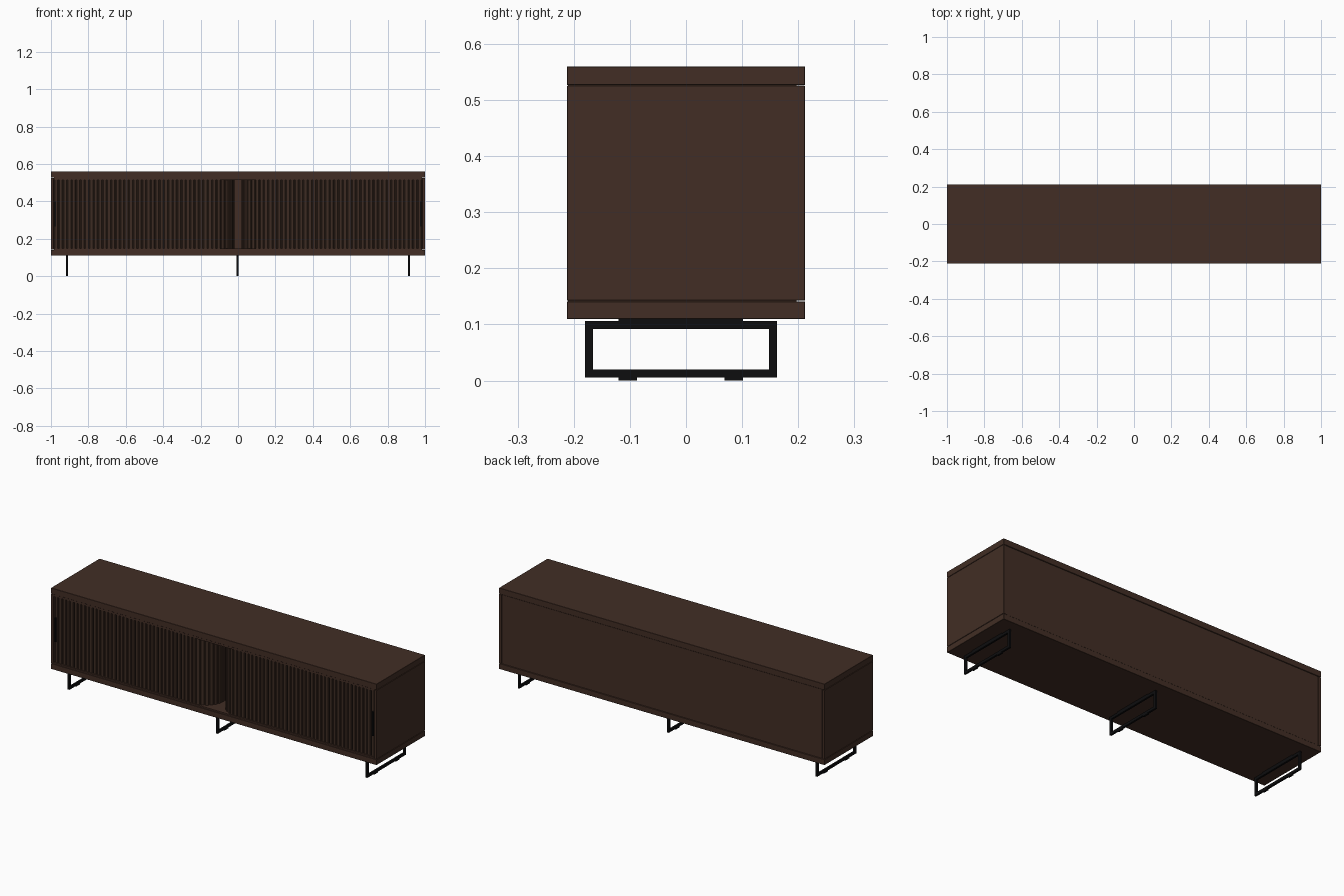
import bpy, bmesh, math
from mathutils import Vector

if "Cube" in bpy.data.objects:
    bpy.data.objects.remove(bpy.data.objects["Cube"])


def material(name, rgb):
    m = bpy.data.materials.new(name)
    m.diffuse_color = (*rgb, 1)
    m.use_nodes = True
    m.node_tree.nodes["Principled BSDF"].inputs["Base Color"].default_value = m.diffuse_color
    return m


WOOD = material("walnut brown", (0.054, 0.027, 0.018))
SLAT = material("dark walnut", (0.047, 0.0245, 0.016))
BLACK = material("black metal", (0.004, 0.004, 0.0045))


def finish(name, bm, mat):
    bmesh.ops.recalc_face_normals(bm, faces=bm.faces)
    me = bpy.data.meshes.new(name)
    bm.to_mesh(me)
    bm.free()
    me.materials.append(mat)
    ob = bpy.data.objects.new(name, me)
    bpy.context.collection.objects.link(ob)
    return ob


def boxes(name, specs, mat, bevel=0.0):
    """One object from boxes given as (x0, x1, y0, y1, z0, z1)."""
    bm = bmesh.new()
    for x0, x1, y0, y1, z0, z1 in specs:
        r = bmesh.ops.create_cube(bm, size=1)
        for v in r["verts"]:
            v.co = Vector(((x0 + x1) / 2 + v.co.x * (x1 - x0),
                           (y0 + y1) / 2 + v.co.y * (y1 - y0),
                           (z0 + z1) / 2 + v.co.z * (z1 - z0)))
    ob = finish(name, bm, mat)
    if bevel:
        b = ob.modifiers.new("bevel", "BEVEL")
        b.width, b.segments = bevel, 1
    return ob


def mirror(ob):
    ob.modifiers.new("mirror", "MIRROR").use_axis[0] = True


D = 0.2125
# Cabinet carcass
boxes("top_slab", [(-1, 1, -D, D, 0.527, 0.56)], WOOD, 0.001)
boxes("bottom_slab", [(-1, 1, -D, D, 0.11, 0.141)], WOOD, 0.001)
mirror(boxes("side_panel", [(0.985, 1, -D, D, 0.1425, 0.5255)], WOOD, 0.001))
boxes("back_panel", [(-0.984, 0.984, 0.197, 0.21, 0.1425, 0.5255)], WOOD)
boxes("inner_floor_and_ceiling",
      [(-0.985, 0.985, -0.21, 0.197, 0.1405, 0.149),
       (-0.985, 0.985, -0.21, 0.197, 0.515, 0.5275)], WOOD)

# Door track: straight front, rounded turn, straight run into the cabinet
X_OUT, X_TURN, R, Y_FRONT, Y_END = 0.983, 0.118, 0.1, -0.205, 0.14
FLAT = X_OUT - X_TURN
ARC = R * math.pi / 2
LENGTH = FLAT + ARC + (Y_END - Y_FRONT - R)


def track(s, inset):
    """Point on the door path at length s, set back behind the face."""
    if s <= FLAT:
        return (X_OUT - s, Y_FRONT + inset)
    if s <= FLAT + ARC:
        a = (s - FLAT) / R
        return (X_TURN - math.sin(a) * (R - inset),
                Y_FRONT + R - math.cos(a) * (R - inset))
    return (X_TURN - R + inset, Y_FRONT + R + s - FLAT - ARC)


def prism(bm, outline, z0, z1):
    lo = [bm.verts.new((x, y, z0)) for x, y in outline]
    hi = [bm.verts.new((x, y, z1)) for x, y in outline]
    bm.faces.new(lo)
    bm.faces.new(hi)
    n = len(outline)
    for i in range(n):
        j = (i + 1) % n
        bm.faces.new((lo[i], lo[j], hi[j], hi[i]))


# Tambour doors: chamfered slats over a flexible backing
bm = bmesh.new()
count = 54
pitch = LENGTH / count
for i in range(count):
    a, b = i * pitch + 0.0015, (i + 1) * pitch - 0.0015
    prism(bm, [track(a, 0.009), track(a, 0.003), track(a + 0.003, 0),
               track(b - 0.003, 0), track(b, 0.003), track(b, 0.009)], 0.148, 0.516)
mirror(finish("tambour_slats", bm, SLAT))

bm = bmesh.new()
steps = [0, FLAT] + [FLAT + ARC * k / 12 for k in range(1, 13)] + [LENGTH]
prism(bm, [track(s, 0.008) for s in steps] +
      [track(s, 0.012) for s in reversed(steps)], 0.148, 0.516)
mirror(finish("door_backing", bm, SLAT))

# Slim pulls at the outer door ends
mirror(boxes("door_handle", [(0.972, 0.98, -0.2115, -0.2, 0.265, 0.4)], BLACK))

# Three rectangular metal sled legs with mounting plates and glides
for label, x in (("left", -0.915), ("middle", -0.003), ("right", 0.915)):
    w = 0.005
    y0, y1, z0, z1, t = -0.18, 0.162, 0.005, 0.106, 0.0145
    boxes(label + "_leg_frame",
          [(x - w, x + w, y0, y1, z0, z0 + t), (x - w, x + w, y0, y1, z1 - t, z1),
           (x - w, x + w, y0, y0 + t, z0 + t, z1 - t),
           (x - w, x + w, y1 - t, y1, z0 + t, z1 - t)], BLACK)
    boxes(label + "_mounting_plate", [(x - w, x + w, -0.12, 0.102, 0.1055, 0.1105)], BLACK)
    boxes(label + "_glides",
          [(x - w, x + w, -0.12, -0.087, 0, 0.0055),
           (x - w, x + w, 0.069, 0.102, 0, 0.0055)], BLACK)
